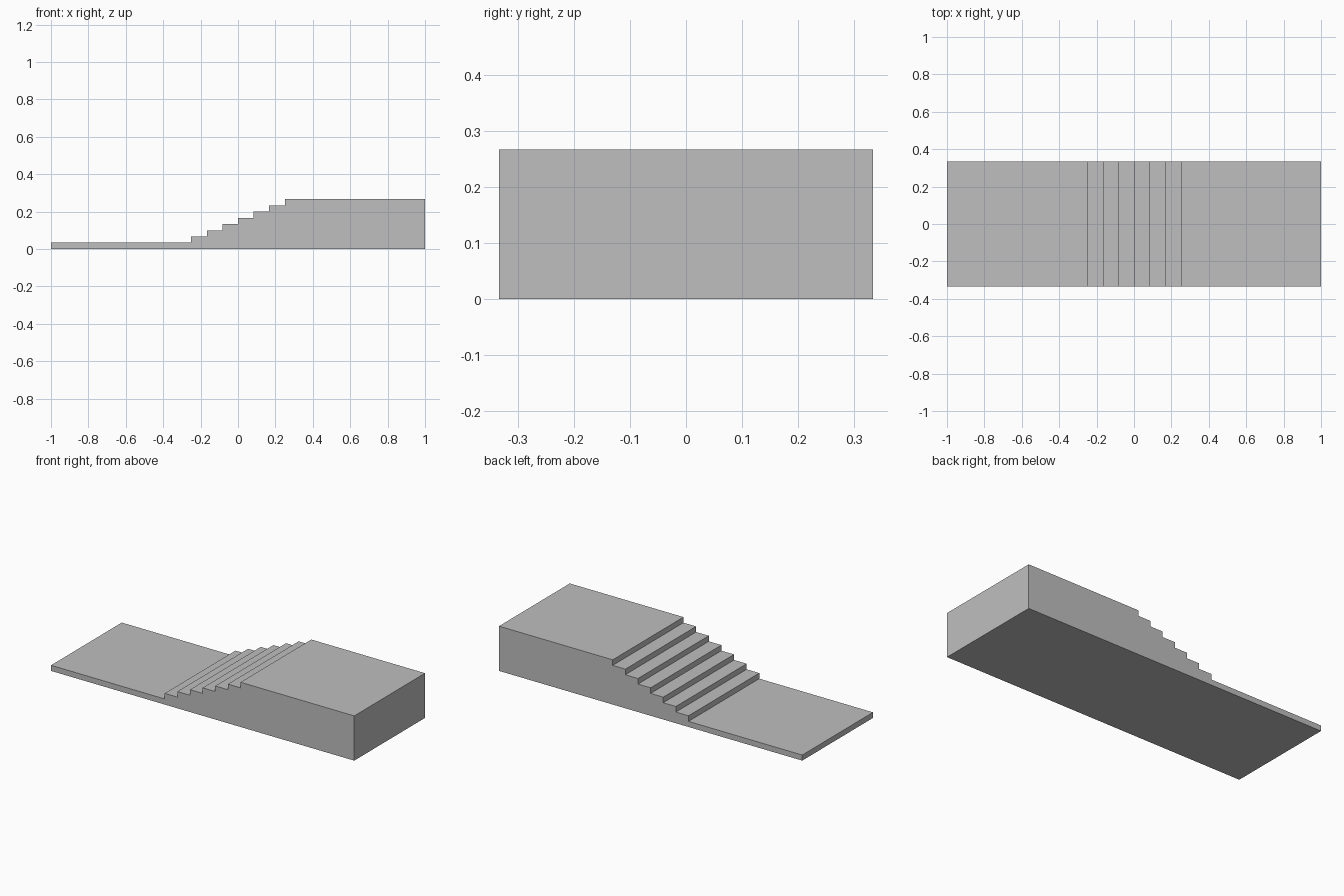
import bpy
import bmesh

if "Cube" in bpy.data.objects:
    bpy.data.objects.remove(bpy.data.objects["Cube"], do_unlink=True)

LENGTH, WIDTH = 2.0, 2 / 3
RISERS = 7
RISE, TREAD = 1 / 30, 1 / 12

# Plain grey material
grey = bpy.data.materials.new("plain_grey")
grey.use_nodes = True
colour = (0.52, 0.52, 0.52, 1)
grey.diffuse_color = colour
grey.node_tree.nodes["Principled BSDF"].inputs["Base Color"].default_value = colour

# Side profile: low landing, flight of steps, high landing
profile = [(LENGTH / 2, 0), (-LENGTH / 2, 0), (-LENGTH / 2, RISE)]
for i in range(RISERS):
    x = (i - (RISERS - 1) / 2) * TREAD
    profile += [(x, RISE * (i + 1)), (x, RISE * (i + 2))]
profile.append((LENGTH / 2, RISE * (RISERS + 1)))

# Extrude the profile across the width into one solid
bm = bmesh.new()
side = bm.faces.new([bm.verts.new((x, -WIDTH / 2, z)) for x, z in profile])
extruded = bmesh.ops.extrude_face_region(bm, geom=[side], use_keep_orig=True)
moved = [v for v in extruded["geom"] if isinstance(v, bmesh.types.BMVert)]
bmesh.ops.translate(bm, vec=(0, WIDTH, 0), verts=moved)
bmesh.ops.recalc_face_normals(bm, faces=bm.faces)

mesh = bpy.data.meshes.new("stepped_platform")
bm.to_mesh(mesh)
bm.free()
mesh.materials.append(grey)
platform = bpy.data.objects.new("stepped_platform", mesh)
bpy.context.collection.objects.link(platform)
